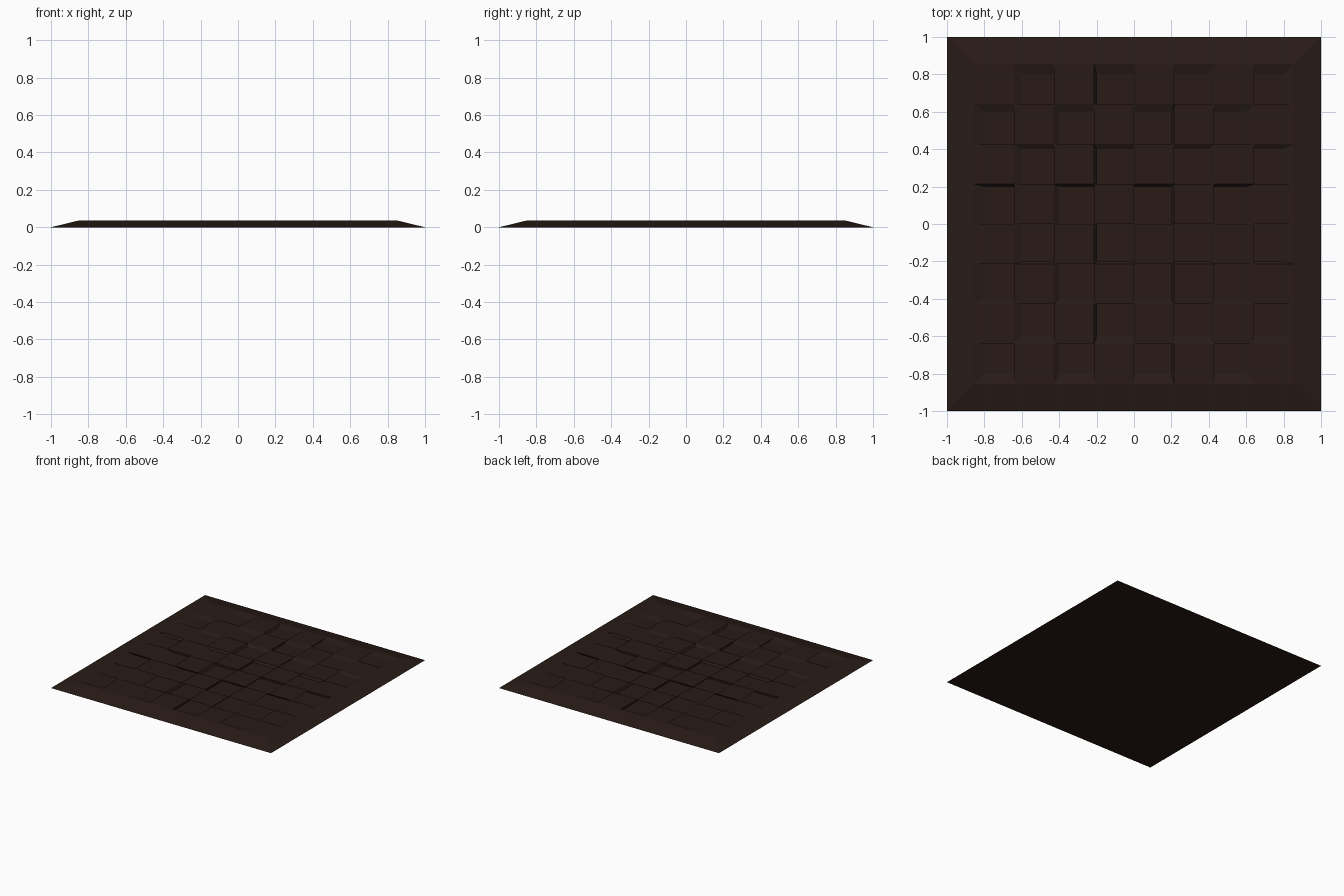
import bpy, bmesh

if "Cube" in bpy.data.objects:
    bpy.data.objects.remove(bpy.data.objects["Cube"])

CELLS = 8
HALF = 0.856      # half width of the checkered field
TOP = 0.035       # height of the raised squares
DEPTH = 0.015     # how far alternate squares are sunk
SHRINK = 0.935    # sunk floors are drawn toward the board centre

bm = bmesh.new()

# Checkered field
bmesh.ops.create_grid(bm, x_segments=CELLS, y_segments=CELLS, size=HALF)
for v in bm.verts:
    v.co.z = TOP
rim = [e for e in bm.edges if e.is_boundary]

# Sloped border running down to the ground
skirt = bmesh.ops.extrude_edge_only(bm, edges=rim)["geom"]
for v in (g for g in skirt if isinstance(g, bmesh.types.BMVert)):
    v.co.x /= HALF
    v.co.y /= HALF
    v.co.z = 0.0

# Flat underside
bmesh.ops.holes_fill(bm, edges=[e for e in bm.edges if e.is_boundary], sides=0)
bmesh.ops.recalc_face_normals(bm, faces=bm.faces)

# Sink every other square
step = 2 * HALF / CELLS
sunk = []
for f in bm.faces:
    c = f.calc_center_median()
    if c.z > TOP - 0.001:
        col, row = int((c.x + HALF) / step), int((c.y + HALF) / step)
        if (col + row) % 2 == 0:
            sunk.append(f)
floors = bmesh.ops.extrude_discrete_faces(bm, faces=sunk)["faces"]
for f in floors:
    for v in f.verts:
        v.co.x *= SHRINK
        v.co.y *= SHRINK
        v.co.z = TOP - DEPTH

mesh = bpy.data.meshes.new("checkered_board")
bm.to_mesh(mesh)
bm.free()
board = bpy.data.objects.new("checkered_board", mesh)
bpy.context.collection.objects.link(board)

# Dark brown finish
mat = bpy.data.materials.new("dark_brown")
mat.diffuse_color = (0.021, 0.011, 0.008, 1)
mat.use_nodes = True
mat.node_tree.nodes["Principled BSDF"].inputs["Base Color"].default_value = mat.diffuse_color
mesh.materials.append(mat)
